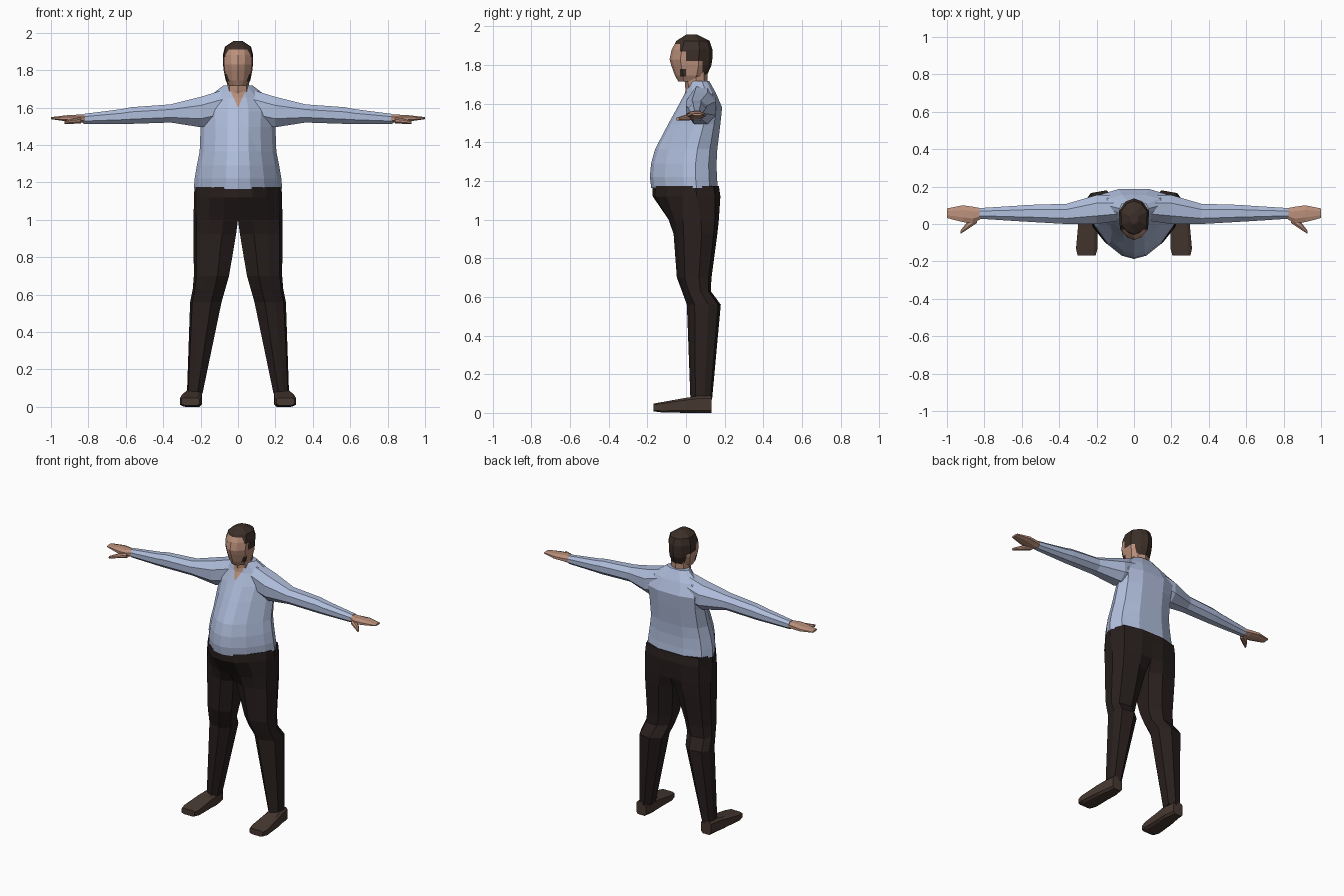
import bpy, bmesh
from mathutils import Vector

if "Cube" in bpy.data.objects:
    bpy.data.objects.remove(bpy.data.objects["Cube"])


def material(name, rgb):
    m = bpy.data.materials.new(name)
    m.diffuse_color = (*rgb, 1)
    m.use_nodes = True
    m.node_tree.nodes["Principled BSDF"].inputs["Base Color"].default_value = m.diffuse_color
    return m


SKIN = material("skin", (0.50, 0.28, 0.20))
HAIR = material("dark brown hair", (0.045, 0.028, 0.021))
SHIRT = material("light blue shirt", (0.43, 0.51, 0.71))
TROUSERS = material("dark trousers", (0.021, 0.014, 0.013))
SHOES = material("brown shoes", (0.063, 0.040, 0.031))


def loft(name, rings, mats, mirror=False, cuts=(), rule=None):
    """Skin a stack of equal rings, cut along planes, colour faces by rule."""
    bm = bmesh.new()
    vs = [[bm.verts.new(p) for p in ring] for ring in rings]
    n = len(vs[0])
    for a, b in zip(vs, vs[1:]):
        for i in range(n):
            bm.faces.new((a[i], a[(i + 1) % n], b[(i + 1) % n], b[i]))
    bm.faces.new(vs[0])
    bm.faces.new(vs[-1])
    for co, no in cuts:
        bmesh.ops.bisect_plane(bm, geom=bm.verts[:] + bm.edges[:] + bm.faces[:],
                               plane_co=co, plane_no=no)
    bmesh.ops.recalc_face_normals(bm, faces=bm.faces[:])
    if rule:
        for f in bm.faces:
            f.material_index = rule(f.calc_center_median())
    me = bpy.data.meshes.new(name)
    bm.to_mesh(me)
    bm.free()
    for m in mats:
        me.materials.append(m)
    ob = bpy.data.objects.new(name, me)
    bpy.context.collection.objects.link(ob)
    if mirror:
        ob.modifiers.new("mirror", 'MIRROR')
    return ob


def sym(z, w, y0, y1, prof):
    """Left-right symmetric horizontal ring from a half profile."""
    right = [(fx * w, y0 + fy * (y1 - y0), z) for fx, fy in prof]
    left = [(-x, y, z) for x, y, z in reversed(right) if x > 0]
    return right + left


def oct_ring(u0, u1, v0, v1, k=0.28):
    """Chamfered rectangle as eight 2D points."""
    du, dv = (u1 - u0) * k, (v1 - v0) * k
    return [(u0 + du, v0), (u1 - du, v0), (u1, v0 + dv), (u1, v1 - dv),
            (u1 - du, v1), (u0 + du, v1), (u0, v1 - dv), (u0, v0 + dv)]


def along_x(x, y0, y1, z0, z1, k=0.28):
    return [(x, a, b) for a, b in oct_ring(y0, y1, z0, z1, k)]


def along_y(y, x0, x1, z0, z1, k=0.15):
    return [(a, y, b) for a, b in oct_ring(x0, x1, z0, z1, k)]


# Shirt body with big belly and open V neck
BODY = [(0, 0), (.28, .05), (.6, .22), (.9, .5), (1, .68), (.85, .88), (.4, 1), (0, 1)]
body = [(1.165, .236, -.18, .165), (1.22, .232, -.187, .16), (1.29, .22, -.181, .158),
        (1.365, .205, -.16, .162), (1.495, .2, -.092, .178), (1.58, .205, -.045, .187),
        (1.655, .16, -.005, .155), (1.718, .078, .005, .12)]
V = Vector((0, 0, 1.60))
loft("shirt_body", [sym(*r, BODY) for r in body], [SHIRT, SKIN],
     cuts=[(V, (.9, 0, -.4)), (V, (-.9, 0, -.4))],
     rule=lambda c: int(c.y < .05 and c.z - 1.60 > 2.25 * abs(c.x)))

# Sleeves
loft("sleeve", [along_x(.06, .02, .15, 1.52, 1.70), along_x(.2, .0, .155, 1.495, 1.657),
                along_x(.36, .0, .108, 1.52, 1.617), along_x(.57, .012, .102, 1.513, 1.602),
                along_x(.62, .015, .098, 1.513, 1.592),
                along_x(.825, .028, .085, 1.513, 1.566)], [SHIRT], mirror=True)

# Hands and thumbs
loft("hand", [along_x(.81, .032, .083, 1.518, 1.562), along_x(.86, .005, .092, 1.52, 1.562),
              along_x(.915, .01, .1, 1.526, 1.559), along_x(1.0, .032, .083, 1.538, 1.549)],
     [SKIN], mirror=True)
loft("thumb", [along_x(.84, .005, .05, 1.516, 1.545), along_x(.885, -.025, .02, 1.513, 1.54),
               along_x(.928, -.053, -.036, 1.513, 1.528)], [SKIN], mirror=True)


# Trousers: each half runs from the waist to the ankle
def leg_ring(z, x0, x1, y0, y1, k, a):
    prof = [(0, k), (.33, .1 * a), (.65, .45 * a), (.93, a), (1, .65),
            (.85, .92), (.35, 1), (0, 1 - k)]
    return [(x0 + fx * (x1 - x0), y0 + fy * (y1 - y0), z) for fx, fy in prof]


legs = [(1.175, 0, .233, -.174, .17, 0, .5), (1.12, 0, .235, -.172, .178, 0, .45),
        (1.0, 0, .238, -.095, .17, .02, .3), (.925, .01, .238, -.07, .162, .15, .25),
        (.70, .048, .236, -.052, .132, .28, .25), (.63, .068, .242, -.025, .128, .28, .25),
        (.56, .088, .256, 0, .18, .28, .25), (.07, .19, .273, .02, .135, .28, .25)]
loft("trouser_leg", [leg_ring(*r) for r in legs], [TROUSERS], mirror=True)

# Shoes
loft("shoe", [along_y(-.168, .205, .302, .008, .048), along_y(-.13, .195, .31, .003, .055),
              along_y(0, .195, .298, 0, .078), along_y(.06, .192, .288, 0, .087),
              along_y(.132, .205, .278, 0, .087)], [SHOES], mirror=True)

# Neck
NECK = [(0, 0), (.75, .15), (1, .5), (.75, .85), (0, 1)]
loft("neck", [sym(1.62, .065, .01, .11, NECK), sym(1.69, .06, -.005, .11, NECK),
              sym(1.77, .06, -.01, .112, NECK)], [SKIN])

# Head with hair cap, sideburns and stubble patch on the jaw
HEAD = [(0, 0), (.45, .06), (.93, .25), (1, .68), (.55, .92), (0, 1)]
head = [(1.715, .048, -.04, .07), (1.745, .066, -.057, .108), (1.80, .077, -.077, .132),
        (1.83, .08, -.085, .136), (1.88, .081, -.074, .137), (1.925, .07, -.05, .122),
        (1.957, .022, .0, .06)]


def head_colour(c):
    return int(c.z > 1.91 or (c.y > -.03 and c.z > 1.87) or (c.y > 0 and c.z > 1.82)
               or (c.y > .085 and c.z > 1.74)
               or (-.03 < c.y < 0 and 1.74 < c.z < 1.78))


cuts = [((0, 0, z), (0, 0, 1)) for z in (1.74, 1.78, 1.82, 1.87, 1.91)]
cuts += [((0, y, 0), (0, 1, 0)) for y in (-.03, 0, .085)]
loft("head", [sym(*r, HEAD) for r in head], [SKIN, HAIR], cuts=cuts, rule=head_colour)
